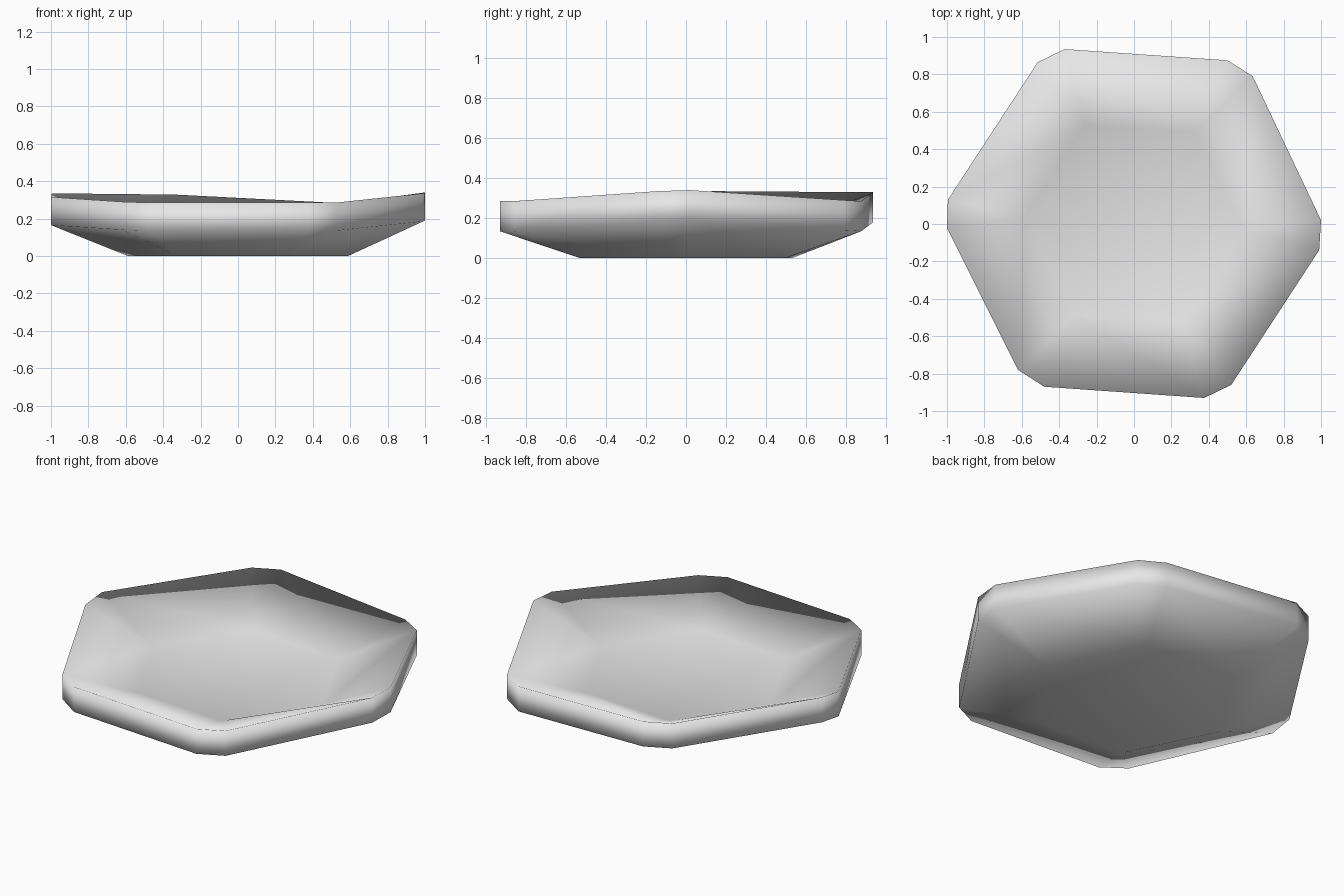
import bpy, bmesh, math

cube = bpy.data.objects.get("Cube")
if cube:
    bpy.data.objects.remove(cube)

grey = bpy.data.materials.new("light grey")
grey.use_nodes = True
colour = (0.8, 0.8, 0.8, 1)
grey.diffuse_color = colour
grey.node_tree.nodes["Principled BSDF"].inputs["Base Color"].default_value = colour

THICK = 0.15
# Clipped corners of the rim, two points each, counter-clockwise from the right
RIM = [((0.99, -0.14, 0.335), (1.0, 0.02, 0.34)),
       ((0.635, 0.79, 0.29), (0.5, 0.875, 0.285)),
       ((-0.37, 0.935, 0.33), (-0.515, 0.865, 0.33)),
       ((-0.995, 0.13, 0.335), (-1.0, -0.02, 0.315)),
       ((-0.62, -0.78, 0.29), (-0.48, -0.87, 0.285)),
       ((0.375, -0.93, 0.285), (0.52, -0.86, 0.285))]

bm = bmesh.new()


def skin(drop, flip):
    """One dished surface: hexagonal floor and sloping sides; returns its rim."""
    def face(*vs):
        bm.faces.new(vs[::-1] if flip else vs)

    floor = []
    for k in range(6):
        a = math.radians(60 * k - 3.5)
        floor.append(bm.verts.new((0.59 * math.cos(a), 0.59 * math.sin(a), THICK - drop)))
    rim = [[bm.verts.new((x, y, z - drop)) for x, y, z in pair] for pair in RIM]
    face(*floor)
    for k in range(6):
        n = (k + 1) % 6
        face(floor[k], rim[k][0], rim[k][1])
        face(floor[k], rim[k][1], rim[n][0], floor[n])
    return [v for pair in rim for v in pair]


upper = skin(0, False)
lower = skin(THICK, True)

# Upright edge joining the two skins
for i in range(len(upper)):
    j = (i + 1) % len(upper)
    bm.faces.new((lower[i], lower[j], upper[j], upper[i]))

for f in bm.faces:
    f.smooth = True
mesh = bpy.data.meshes.new("dish")
bm.to_mesh(mesh)
bm.free()
mesh.materials.append(grey)
dish = bpy.data.objects.new("dish", mesh)
bpy.context.collection.objects.link(dish)
